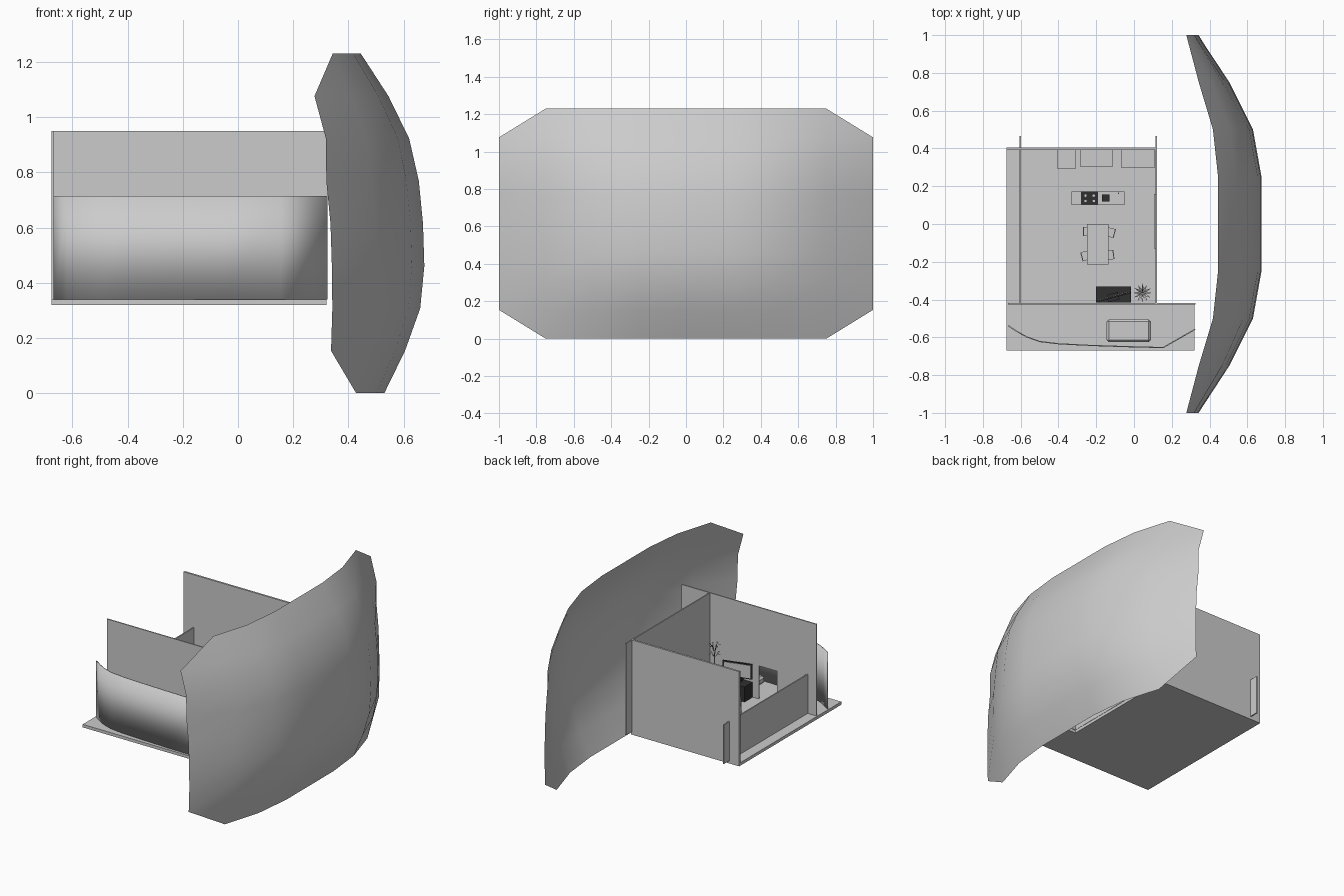
import bpy, bmesh, math
from mathutils import Matrix, Vector

cube = bpy.data.objects.get("Cube")
if cube:
    bpy.data.objects.remove(cube, do_unlink=True)


def material(name, value):
    m = bpy.data.materials.new(name)
    m.use_nodes = True
    color = (value, value, value, 1)
    m.diffuse_color = color
    m.node_tree.nodes["Principled BSDF"].inputs["Base Color"].default_value = color
    return m


GREY = material("light grey", 0.6)
BLACK = material("charcoal black", 0.03)
FLOOR = 0.34
WALL_TOP = 0.95


def finish(name, bm, mat=GREY, smooth=None):
    mesh = bpy.data.meshes.new(name)
    bm.to_mesh(mesh)
    bm.free()
    ob = bpy.data.objects.new(name, mesh)
    bpy.context.collection.objects.link(ob)
    mesh.materials.append(mat)
    if smooth:
        bpy.ops.object.select_all(action='DESELECT')
        ob.select_set(True)
        bpy.context.view_layer.objects.active = ob
        bpy.ops.object.shade_smooth_by_angle(angle=math.radians(smooth))
    return ob


def add_box(bm, x, y, z):
    """Add a box given its (min, max) on each axis."""
    size = [b - a for a, b in (x, y, z)]
    mid = [(a + b) / 2 for a, b in (x, y, z)]
    m = Matrix.Translation(mid) @ Matrix.Diagonal((*size, 1))
    return bmesh.ops.create_cube(bm, size=1, matrix=m)["verts"]


def box(name, x, y, z, mat=GREY):
    bm = bmesh.new()
    add_box(bm, x, y, z)
    return finish(name, bm, mat)


def boxes(name, parts, mat=GREY, at=(0, 0, 0), turn=0):
    bm = bmesh.new()
    for p in parts:
        add_box(bm, *p)
    ob = finish(name, bm, mat)
    ob.location = at
    ob.rotation_euler.z = math.radians(turn)
    return ob


def prism(name, points, push, mat=GREY):
    """Extrude a flat outline along a vector."""
    bm = bmesh.new()
    face = bm.faces.new([bm.verts.new(p) for p in points])
    ext = bmesh.ops.extrude_face_region(bm, geom=[face])["geom"]
    bmesh.ops.translate(bm, vec=push, verts=[v for v in ext if isinstance(v, bmesh.types.BMVert)])
    bmesh.ops.recalc_face_normals(bm, faces=bm.faces)
    return finish(name, bm, mat)


# Large curved shell: centre profile by height, falling away towards both ends
profile = [.53, .605, .66, .675, .67, .655, .62, .545, .445]
falloff = [.6, .8, .95, 1, 1, 1, .9, .8, .6]
drop = [.335, .17, .045, 0, 0, 0, .045, .17, .335]
bm = bmesh.new()
grid = {}
for i in range(9):
    for j in range(9):
        if not (i in (0, 8) and j in (0, 8)):
            grid[i, j] = bm.verts.new((profile[j] - drop[i] * falloff[j], -1 + i / 4, 1.23 * j / 8))
for i in range(8):
    for j in range(8):
        ring = [(i, j), (i + 1, j), (i + 1, j + 1), (i, j + 1)]
        bm.faces.new([grid[k] for k in ring if k in grid])
finish("curved_shell", bm, smooth=60)

# Floor slab: room plus wider terrace
outline = [(-.675, -.67), (.32, -.67), (.32, -.42), (.12, -.42), (.12, .405), (-.675, .405)]
prism("floor_slab", [(x, y, .32) for x, y in outline], (0, 0, .02))

# Walls
box("back_wall", (-.675, .12), (.392, .405), (FLOOR, WALL_TOP))
box("side_wall", (.114, .122), (-.42, .465), (FLOOR, WALL_TOP))
box("low_side_wall", (-.605, -.597), (-.42, .465), (FLOOR, .60))
box("wall_panel", (.106, .114), (-.13, .16), (.42, .56))
door = [(-.668, FLOOR), (-.38, FLOOR), (-.38, .56), (-.245, .56),
        (-.245, FLOOR), (.325, FLOOR), (.325, WALL_TOP), (-.668, WALL_TOP)]
prism("front_wall", [(x, -.425, z) for x, z in door], (0, .008, 0))

# Curved terrace screen
path = [(-.668, -.54), (-.62, -.572), (-.57, -.6), (-.5, -.625), (-.4, -.637),
        (-.25, -.645), (-.05, -.652), (.155, -.657), (.325, -.56)]
bm = bmesh.new()
low = [bm.verts.new((x, y, FLOOR)) for x, y in path]
high = [bm.verts.new((x, y, .715)) for x, y in path]
for k in range(len(path) - 1):
    bm.faces.new((low[k], low[k + 1], high[k + 1], high[k]))
screen = finish("terrace_screen", bm, smooth=25)
solid = screen.modifiers.new("thickness", 'SOLIDIFY')
solid.thickness = .006

# Terrace bench with rounded corners
bench = box("terrace_bench", (-.145, .09), (-.625, -.505), (FLOOR, .39))
bev = bench.modifiers.new("round", 'BEVEL')
bev.width = .012

# Cabinets along the back wall
for n, (x0, x1, y0, h) in enumerate([(-.405, -.31, .29, .2), (-.285, -.11, .305, .09), (-.07, .11, .30, .09)]):
    box(f"back_cabinet_{n + 1}", (x0, x1), (y0, .392), (FLOOR, FLOOR + h))

# Kitchen island with hob and sink
box("kitchen_island", (-.33, -.05), (.10, .172), (FLOOR, .44))
box("hob", (-.28, -.19), (.104, .172), (.44, .447), BLACK)
for n, (x, y) in enumerate([(-.257, .15), (-.213, .15), (-.257, .122), (-.213, .122)]):
    bm = bmesh.new()
    bmesh.ops.create_cone(bm, cap_ends=True, segments=12, radius1=.009, radius2=.009, depth=.008,
                          matrix=Matrix.Translation((x, y, .451)))
    finish(f"burner_{n + 1}", bm)
box("sink", (-.105, -.06), (.115, .16), (.44, .446))
box("tap", (-.085, -.08), (.16, .166), (.44, .47))
box("chopping_block", (-.17, -.13), (.12, .155), (.44, .455), BLACK)

# Dining table and chairs
legs = [((x, x + .008), (y, y + .008), (FLOOR, .42)) for x in (-.248, -.145) for y in (-.208, -.01)]
boxes("dining_table", legs + [((-.25, -.135), (-.215, .0), (.42, .43))])
for x in (-.222, -.163):
    for y in (-.165, -.045):
        bm = bmesh.new()
        bmesh.ops.create_circle(bm, cap_ends=True, segments=12, radius=.014,
                                matrix=Matrix.Translation((x, y, .433)))
        finish("plate", bm)
chair = [((a, a + .005), (b, b + .005), (0, .05)) for a in (-.024, .019) for b in (-.024, .019)]
chair += [((-.024, .024), (-.024, .024), (.05, .056)), ((.019, .024), (-.024, .024), (.056, .105))]
for n, (x, y, turn) in enumerate([(-.245, -.04, 180), (-.125, -.045, -15), (-.255, -.168, 195), (-.13, -.165, 8)]):
    boxes(f"dining_chair_{n + 1}", chair, at=(x, y, FLOOR), turn=turn)

# Television on its cabinet
box("tv_cabinet", (-.2, -.015), (-.415, -.33), (FLOOR, .44), BLACK)
boxes("television", [((-.095, .095), (-.004, .004), (.46, .56)), ((-.03, .03), (-.02, .02), (.44, .46))],
      BLACK, at=(-.11, -.387, 0), turn=15)
boxes("tv_screen", [((-.086, .086), (.004, .007), (.468, .552))], at=(-.11, -.387, 0), turn=15)

# Potted plant with splayed leaves
bm = bmesh.new()
bmesh.ops.create_cone(bm, cap_ends=True, segments=10, radius1=.014, radius2=.02, depth=.06,
                      matrix=Matrix.Translation((.045, -.365, FLOOR + .03)))
bmesh.ops.create_cone(bm, cap_ends=True, segments=6, radius1=.005, radius2=.003, depth=.2,
                      matrix=Matrix.Translation((.045, -.365, .49)))
for n in range(12):
    turn = Matrix.Rotation(n * math.tau / 6 + n // 6 * .5, 4, 'Z')
    rise = .05 if n < 6 else .1
    base = Vector((.045, -.365, .53 + rise / 2))
    pts = [(0, 0, 0), (.025, -.005, rise * .7), (.05, 0, rise * .6), (.025, .005, rise * .7)]
    bm.faces.new([bm.verts.new(base + turn @ Vector(p)) for p in pts])
finish("potted_plant", bm)
